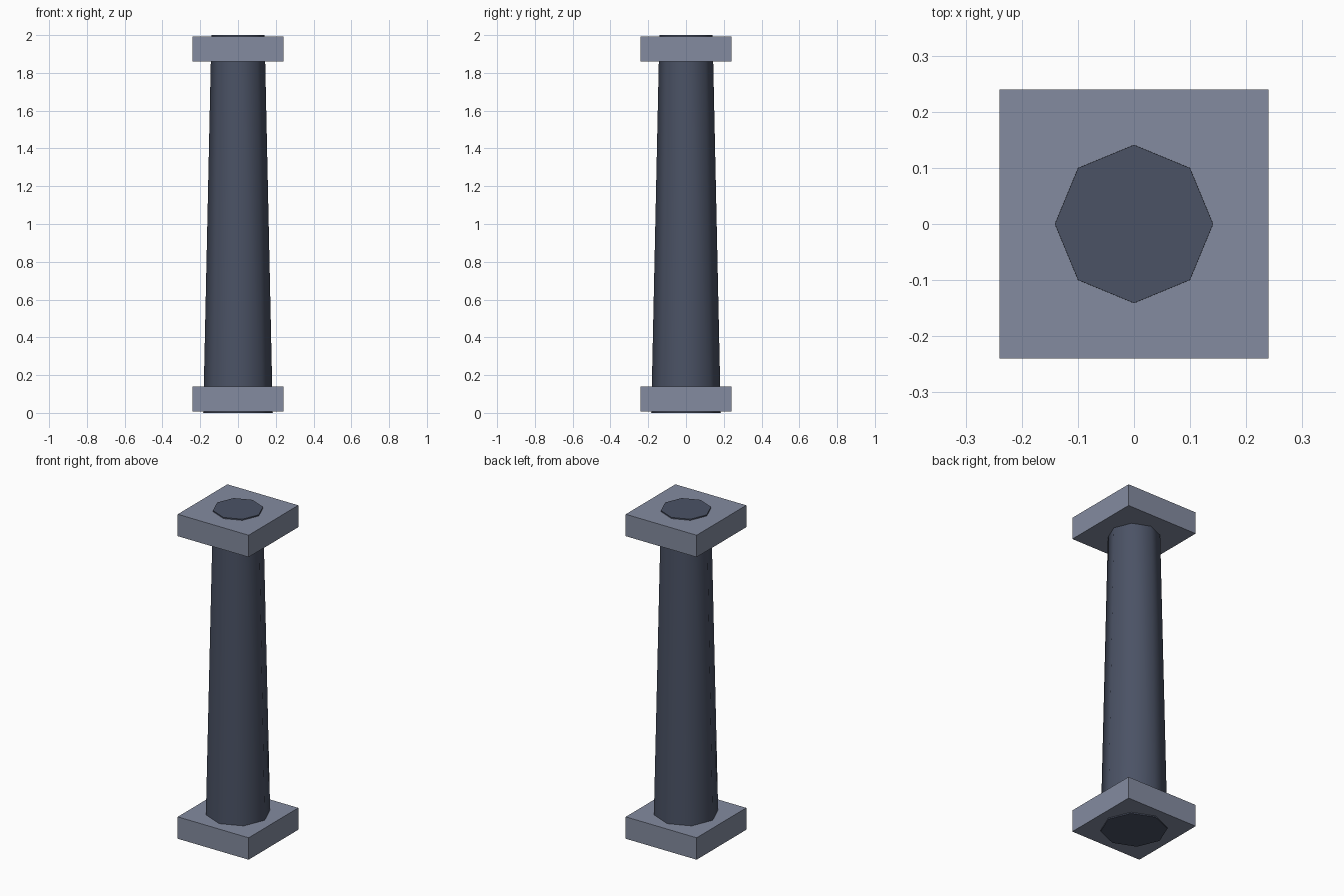
import bpy
import math

cube = bpy.data.objects.get("Cube")
if cube:
    bpy.data.objects.remove(cube, do_unlink=True)


def make_material(name, colour):
    mat = bpy.data.materials.new(name)
    mat.use_nodes = True
    mat.diffuse_color = (*colour, 1)
    mat.node_tree.nodes["Principled BSDF"].inputs["Base Color"].default_value = (*colour, 1)
    return mat


slab_grey = make_material("light slate grey", (0.23, 0.26, 0.35))
shaft_grey = make_material("dark slate grey", (0.07, 0.085, 0.13))

HEIGHT = 2.0
SLAB_WIDTH = 0.48
SLAB_THICKNESS = 0.134
LIP = 0.007  # how far the shaft ends show past the slabs

# Tapered eight-sided shaft, running through both slabs
bpy.ops.mesh.primitive_cone_add(vertices=8, radius1=0.184, radius2=0.141,
                                depth=HEIGHT, location=(0, 0, HEIGHT / 2))
shaft = bpy.context.object
shaft.name = "column_shaft"
shaft.data.materials.append(shaft_grey)
bpy.ops.object.shade_smooth_by_angle(angle=math.radians(60))


# Square slabs at the foot and the head
def add_slab(name, centre_z):
    bpy.ops.mesh.primitive_cube_add(size=1, location=(0, 0, centre_z))
    slab = bpy.context.object
    slab.name = name
    slab.scale = (SLAB_WIDTH, SLAB_WIDTH, SLAB_THICKNESS)
    slab.data.materials.append(slab_grey)


offset = LIP + SLAB_THICKNESS / 2
add_slab("base_slab", offset)
add_slab("top_slab", HEIGHT - offset)
